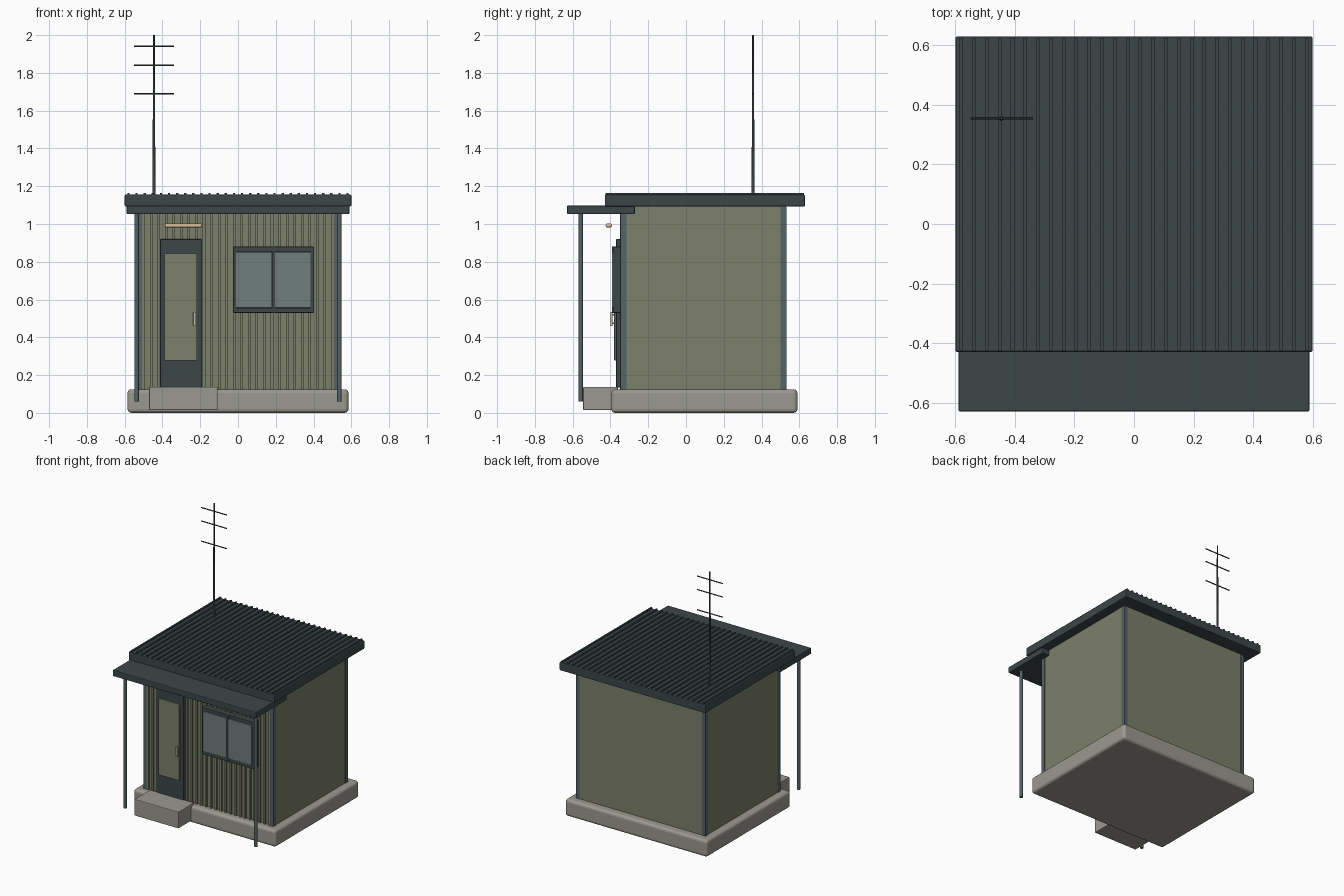
import bpy, math

if "Cube" in bpy.data.objects:
    bpy.data.objects.remove(bpy.data.objects["Cube"])

def mat(name, r, g, b):
    m = bpy.data.materials.new(name)
    m.diffuse_color = (r, g, b, 1)
    m.use_nodes = True
    m.node_tree.nodes["Principled BSDF"].inputs["Base Color"].default_value = m.diffuse_color
    return m

ROOF = mat("dark_metal", 0.045, 0.062, 0.066)
WALL = mat("olive_wall", 0.2, 0.215, 0.145)
CONC = mat("concrete", 0.33, 0.32, 0.28)
GLASS = mat("glass", 0.16, 0.21, 0.2)
TRIM = mat("trim", 0.09, 0.125, 0.13)
LAMP = mat("lamp", 0.75, 0.55, 0.33)
STEEL = mat("steel", 0.5, 0.48, 0.42)

def finish(o, name, m, bevel=0, seg=2):
    o.name = name
    o.data.materials.append(m)
    if bevel:
        b = o.modifiers.new("bevel", 'BEVEL')
        b.width, b.segments = bevel, seg
    return o

def box(name, x, y, z, m, bevel=0, seg=2):
    """Box from (min, max) ranges on each axis."""
    bpy.ops.mesh.primitive_cube_add(size=1, location=[sum(r) / 2 for r in (x, y, z)])
    o = bpy.context.object
    o.scale = [r[1] - r[0] for r in (x, y, z)]
    bpy.ops.object.transform_apply(location=False, rotation=False, scale=True)
    return finish(o, name, m, bevel, seg)

def rod(name, c, length, r, m, axis='z', r2=None, sides=12):
    rot = {'z': (0, 0, 0), 'x': (0, math.pi / 2, 0), 'y': (math.pi / 2, 0, 0)}[axis]
    bpy.ops.mesh.primitive_cone_add(vertices=sides, radius1=r, radius2=r if r2 is None else r2,
                                    depth=length, location=c, rotation=rot)
    bpy.ops.object.shade_smooth_by_angle(angle=math.radians(40))
    return finish(bpy.context.object, name, m)

def ribs(name, count, span, width, y, z, m):
    """Row of parallel ribs spread along x."""
    o = box(name, (-span - width / 2, -span + width / 2), y, z, m)
    a = o.modifiers.new("array", 'ARRAY')
    a.count = count
    a.use_relative_offset = False
    a.use_constant_offset = True
    a.constant_offset_displace = (2 * span / (count - 1), 0, 0)
    return o

# Base and step
box("foundation", (-0.585, 0.585), (-0.395, 0.59), (0, 0.125), CONC, 0.02, 3)
box("step", (-0.47, -0.108), (-0.545, -0.36), (0.015, 0.138), CONC, 0.005)

# Walls with ribbed front and corner trims
box("walls", (-0.53, 0.53), (-0.337, 0.53), (0.11, 1.1), WALL)
ribs("front_wall_ribs", 26, 0.5, 0.014, (-0.349, -0.33), (0.12, 1.09), WALL)
for sx in (-1, 1):
    for y in (-0.331, 0.517):
        xs = sorted((sx * 0.503, sx * 0.533))
        box("corner_trim", xs, (y - 0.016, y + 0.016), (0.12, 1.09), TRIM)

# Roof, ribs and porch canopy
box("roof", (-0.6, 0.6), (-0.43, 0.63), (1.093, 1.155), ROOF, 0.006)
ribs("roof_ribs", 28, 0.58, 0.012, (-0.425, 0.625), (1.15, 1.165), ROOF)
box("canopy", (-0.59, 0.59), (-0.63, -0.27), (1.052, 1.098), ROOF, 0.006)
for sx in (-1, 1):
    rod("canopy_post", (sx * 0.537, -0.557, 0.56), 1.0, 0.012, TRIM)

# Door
box("door", (-0.412, -0.19), (-0.37, -0.33), (0.135, 0.92), ROOF, 0.004)
box("door_panel", (-0.39, -0.217), (-0.38, -0.36), (0.277, 0.845), WALL, 0.003)
box("door_handle", (-0.237, -0.222), (-0.4, -0.388), (0.46, 0.535), STEEL, 0.003)
for z in (0.475, 0.52):
    rod("handle_mount", (-0.23, -0.38, z), 0.025, 0.004, STEEL, 'y')

# Window: frame bars, centre bar and two panes
x0, x1, z0, z1, t = -0.025, 0.402, 0.53, 0.88, 0.026
fy = (-0.385, -0.33)
box("window_back", (x0 + .01, x1 - .01), (-0.365, -0.33), (z0 + .01, z1 - .01), ROOF)
for z in (z0, z1 - t):
    box("window_rail", (x0, x1), fy, (z, z + t), ROOF, 0.003)
for x in (x0, x1 - 0.018):
    box("window_stile", (x, x + 0.018), fy, (z0, z1), ROOF, 0.003)
box("window_centre_bar", (0.182, 0.195), (-0.392, -0.33), (z0, z1), ROOF)
for x in (-0.01, 0.195):
    box("window_pane", (x, x + 0.19), (-0.392, -0.36), (0.558, 0.853), GLASS, 0.002)

# Lamp tube over the door
box("lamp", (-0.387, -0.19), (-0.425, -0.393), (0.982, 1.002), LAMP, 0.007, 3)

# Antenna
ax, ay = -0.445, 0.355
rod("antenna_mast", (ax, ay, 1.57), 0.86, 0.008, ROOF, r2=0.0045)
for z in (1.69, 1.84, 1.94):
    rod("antenna_bar", (ax, ay, z), 0.21, 0.004, ROOF, 'x', sides=8)
